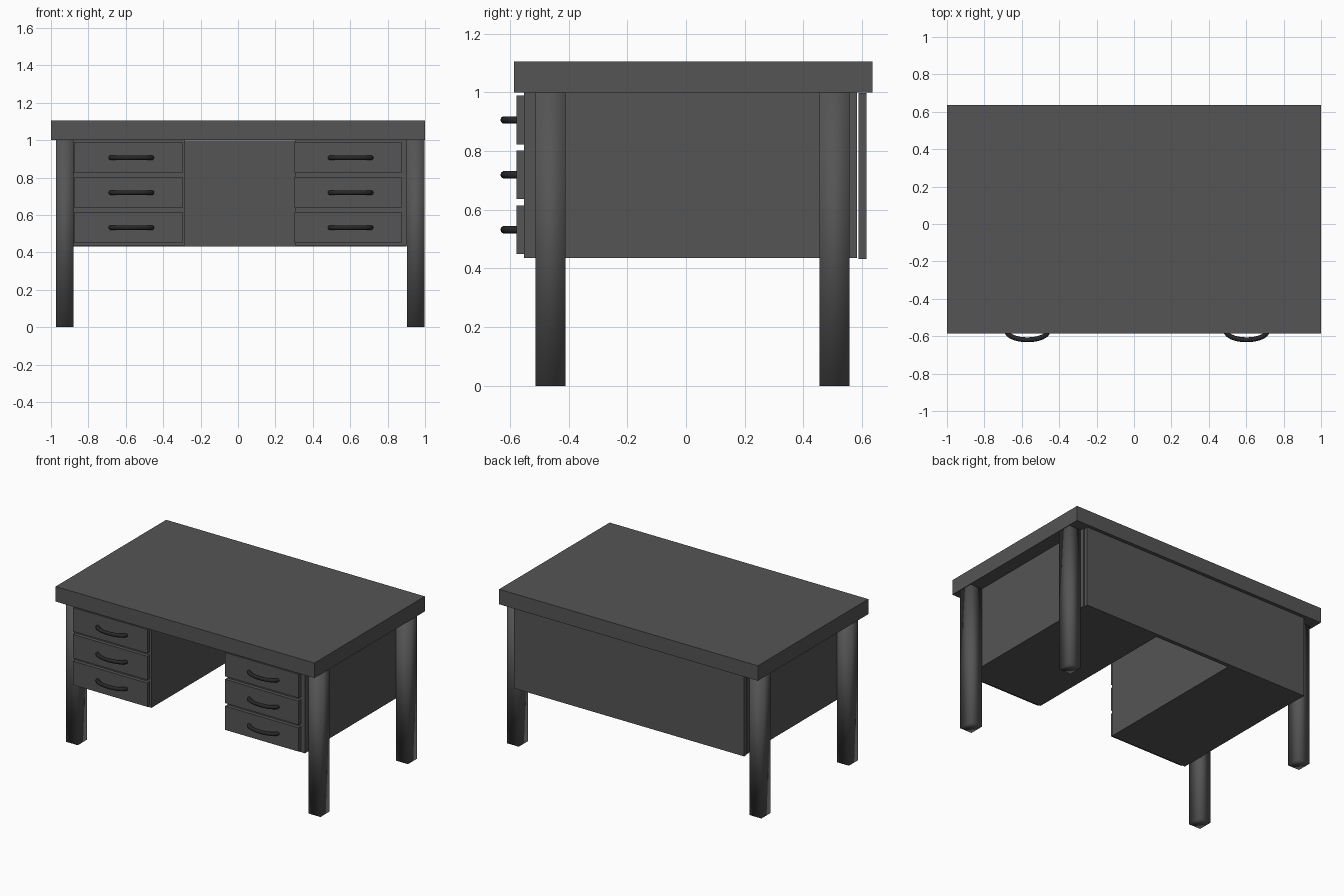
import bpy, math

if "Cube" in bpy.data.objects:
    bpy.data.objects.remove(bpy.data.objects["Cube"])


def material(name, v):
    m = bpy.data.materials.new(name)
    m.diffuse_color = (v, v, v, 1)
    m.use_nodes = True
    m.node_tree.nodes["Principled BSDF"].inputs["Base Color"].default_value = m.diffuse_color
    return m


GREY = material("dark_grey", 0.09)
BLACK = material("handle_black", 0.02)


def box(name, x, y, z, smooth=False):
    """Box from (min, max) ranges."""
    bpy.ops.mesh.primitive_cube_add(size=1, location=[sum(r) / 2 for r in (x, y, z)])
    o = bpy.context.object
    o.name = name
    o.scale = [r[1] - r[0] for r in (x, y, z)]
    bpy.ops.object.transform_apply(location=False, rotation=False, scale=True)
    o.data.materials.append(GREY)
    if smooth:
        bpy.ops.object.shade_smooth()
    return o


def handle(name, cx, z):
    """Bowed round bar handle."""
    cu = bpy.data.curves.new(name, 'CURVE')
    cu.dimensions = '3D'
    cu.bevel_depth = 0.013
    cu.bevel_resolution = 3
    cu.use_fill_caps = True
    sp = cu.splines.new('POLY')
    n = 16
    sp.points.add(n)
    for i, p in enumerate(sp.points):
        a = math.pi * i / n
        p.co = (cx - 0.11 * math.cos(a), -0.572 - 0.047 * math.sin(a), z, 1)
    o = bpy.data.objects.new(name, cu)
    bpy.context.collection.objects.link(o)
    bpy.ops.object.select_all(action='DESELECT')
    o.select_set(True)
    bpy.context.view_layer.objects.active = o
    bpy.ops.object.convert(target='MESH')
    o = bpy.context.object
    o.name = name
    o.data.materials.clear()
    o.data.materials.append(BLACK)
    bpy.ops.object.shade_smooth_by_angle(angle=math.radians(50))


# Top and back panel
box("desk_top", (-1, 1), (-0.585, 0.635), (1.0, 1.105))
box("back_panel", (-0.88, 0.9), (0.587, 0.615), (0.432, 0.997))

# Legs
for side, x in (("left", (-0.972, -0.88)), ("right", (0.904, 0.996))):
    for end, y in (("front", (-0.512, -0.41)), ("back", (0.455, 0.556))):
        box(f"{end}_{side}_leg", x, y, (0, 1.0), smooth=True)

# Drawer pedestals, drawer fronts and handles
pedestals = (("left", (-0.88, -0.283), (-0.873, -0.297), -0.57),
             ("right", (0.305, 0.904), (0.303, 0.873), 0.602))
for side, px, dx, cx in pedestals:
    box(f"{side}_pedestal", px, (-0.552, 0.583), (0.436, 1.0))
    for i in range(3):
        z = 0.906 - 0.187 * i
        box(f"{side}_drawer_{i + 1}", dx, (-0.577, -0.551), (z - 0.083, z + 0.083))
        handle(f"{side}_handle_{i + 1}", cx, z)
